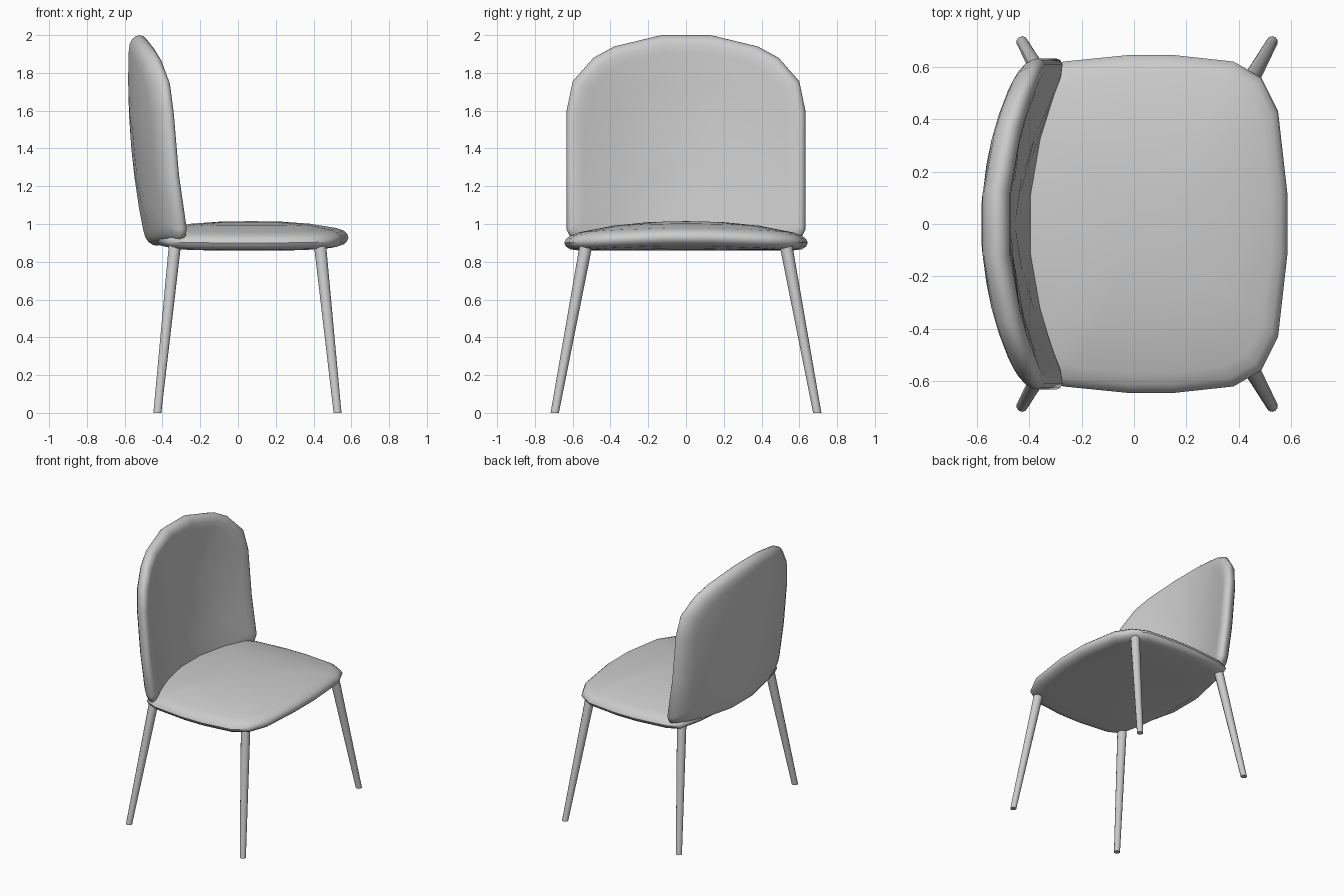
import bpy, bmesh
from mathutils import Vector

if "Cube" in bpy.data.objects:
    bpy.data.objects.remove(bpy.data.objects["Cube"])


def finish(bm, name, angle=0.9):
    bmesh.ops.recalc_face_normals(bm, faces=bm.faces)
    mesh = bpy.data.meshes.new(name)
    bm.to_mesh(mesh)
    bm.free()
    obj = bpy.data.objects.new(name, mesh)
    bpy.context.collection.objects.link(obj)
    bpy.ops.object.select_all(action='DESELECT')
    obj.select_set(True)
    bpy.context.view_layer.objects.active = obj
    bpy.ops.object.shade_smooth_by_angle(angle=angle)
    return obj


def cushion(name, outline, centre, profile, place):
    """Concentric rings of an outline; profile holds (scale, offset) pairs."""
    bm = bmesh.new()
    c = Vector(centre)
    rings = []
    for s, off in profile[1:-1]:
        pts = [c + (Vector(p) - c) * s for p in outline]
        rings.append([bm.verts.new(place(p.x, p.y, off)) for p in pts])
    n = len(outline)
    for a, b in zip(rings, rings[1:]):
        for i in range(n):
            j = (i + 1) % n
            bm.faces.new((a[i], a[j], b[j], b[i]))
    for ring, end in ((rings[0], profile[0]), (rings[-1], profile[-1])):
        tip = bm.verts.new(place(c.x, c.y, end[1]))
        for i in range(n):
            bm.faces.new((ring[i], ring[(i + 1) % n], tip))
    return finish(bm, name)


# Seat: domed cushion, lower towards its left and right rims
half = [(0.585, 0.12), (0.55, 0.43), (0.485, 0.56), (0.38, 0.62), (0.15, 0.645),
        (-0.02, 0.645), (-0.27, 0.62), (-0.36, 0.58), (-0.415, 0.42), (-0.46, 0.13)]
outline = half + [(x, -y) for x, y in reversed(half)]
seat_profile = [(0, -0.07), (0.3, -0.068), (0.6, -0.06), (0.88, -0.046), (0.95, -0.037),
                (0.985, -0.02), (1, 0), (0.985, 0.02), (0.95, 0.036), (0.88, 0.049),
                (0.6, 0.072), (0.3, 0.083), (0, 0.085)]
cushion("seat", outline, (0.07, 0), seat_profile,
        lambda x, y, o: (x, y, 0.93 - 0.03 * (y / 0.64) ** 2 + o))

# Backrest: arched panel wrapped around the sitter and leaning back
half = [(0.13, 2.0), (0.38, 1.94), (0.49, 1.88), (0.6, 1.755), (0.632, 1.6), (0.632, 1.25),
        (0.632, 0.97), (0.61, 0.925), (0.55, 0.91), (0.38, 0.895), (0.13, 0.885)]
outline = half + [(-y, z) for y, z in reversed(half)]
side = [(0, 0.055), (0.3, 0.055), (0.6, 0.055), (0.85, 0.054), (0.92, 0.05),
        (0.965, 0.038), (0.99, 0.02)]
back_profile = [(s, -t) for s, t in side] + [(1, 0)] + side[::-1]


def back_place(y, z, o):
    lean = -0.53 + 0.09 * ((1.85 - z) / 0.95) ** 2
    return (lean + 0.14 * (y / 0.6) ** 2 + o, y, z)


cushion("backrest", outline, (0, 1.4), back_profile, back_place)


# Legs: splayed tapered rods with level feet
def leg(name, foot, top):
    bm = bmesh.new()
    res = bmesh.ops.create_cone(bm, cap_ends=True, segments=10,
                                radius1=0.022, radius2=0.034, depth=1)
    a, b = Vector(foot), Vector(top)
    for v in res["verts"]:
        t = v.co.z + 0.5
        p = a.lerp(b, t)
        v.co = (p.x + v.co.x, p.y + v.co.y, p.z)
    return finish(bm, name)


for label, s in (("left", 1), ("right", -1)):
    leg("back_leg_" + label, (-0.427, s * 0.695, 0), (-0.333, s * 0.527, 0.9))
    leg("front_leg_" + label, (0.527, s * 0.695, 0), (0.433, s * 0.527, 0.9))
